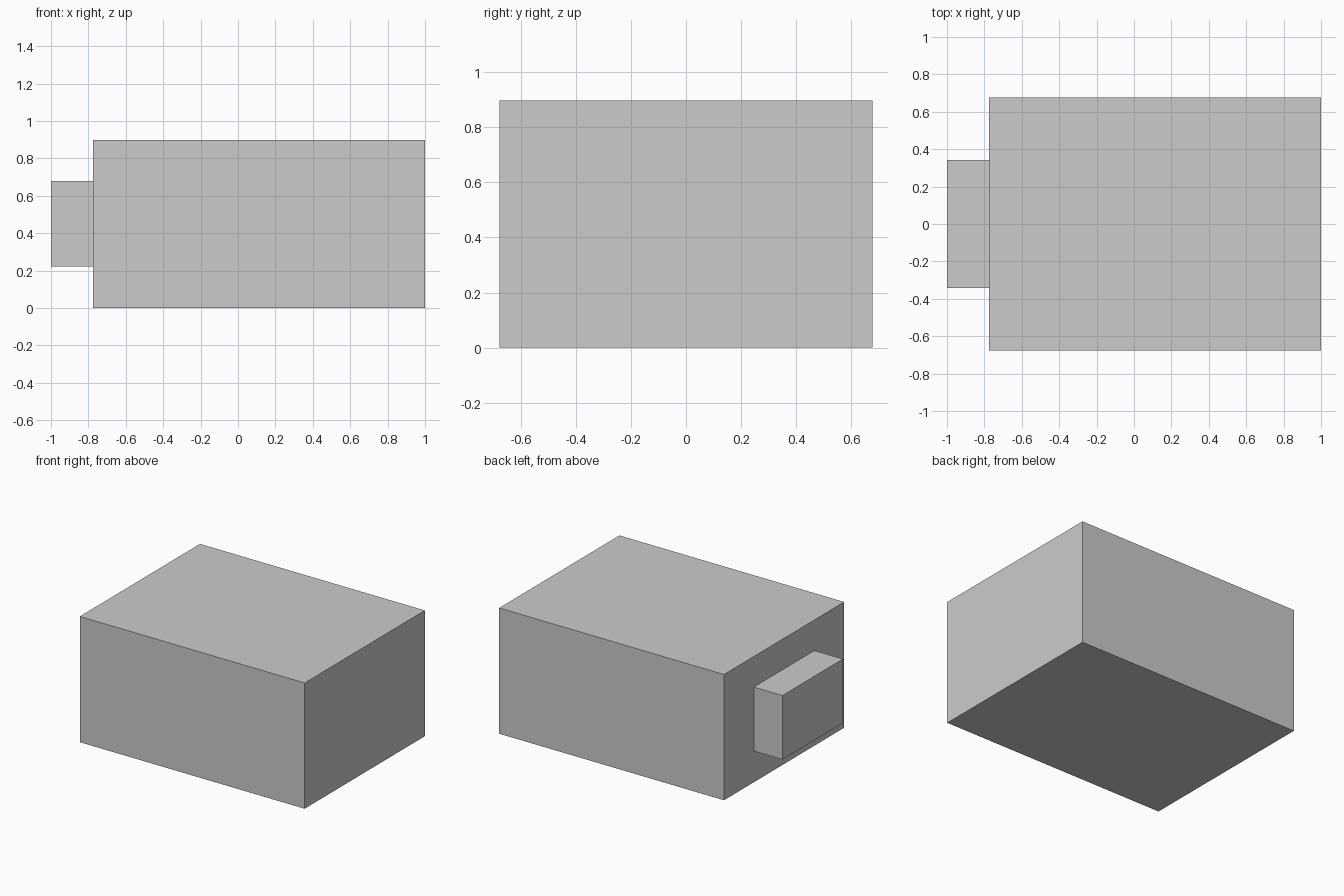
import bpy

if "Cube" in bpy.data.objects:
    bpy.data.objects.remove(bpy.data.objects["Cube"])


def box(name, x, y, z):
    """Add a box spanning the given (min, max) ranges."""
    spans = (x, y, z)
    bpy.ops.mesh.primitive_cube_add(size=1, location=[(a + b) / 2 for a, b in spans])
    obj = bpy.context.object
    obj.name = name
    obj.scale = [b - a for a, b in spans]
    bpy.ops.object.transform_apply(location=False, rotation=False, scale=True)
    return obj


# Main block
body = box("body", (-0.774, 1.0), (-0.677, 0.677), (0.0, 0.897))

# Smaller block projecting from the left face
end_block = box("end_block", (-1.0, -0.774), (-0.341, 0.341), (0.222, 0.679))
